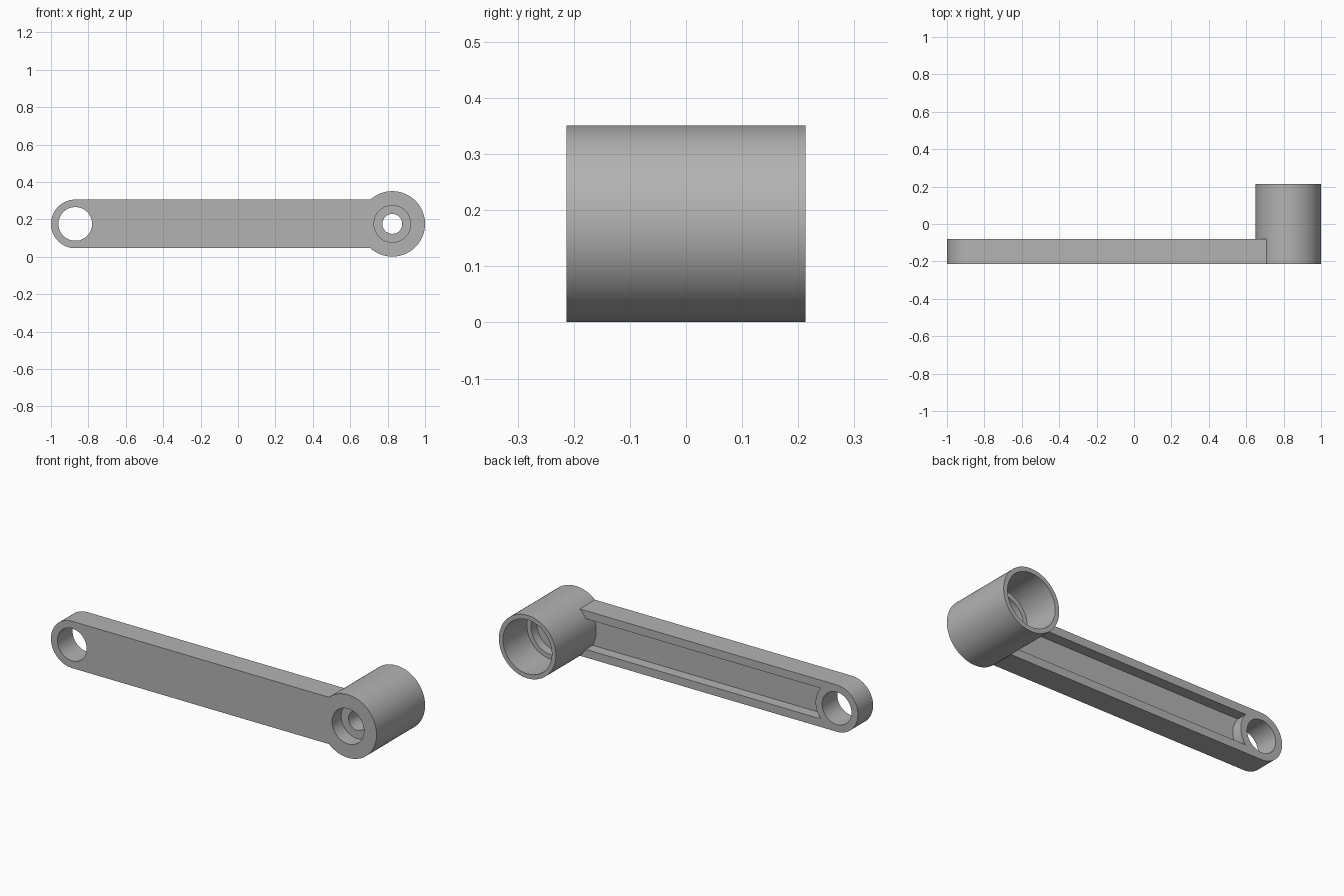
import bpy, bmesh
from math import pi, cos, sin, asin

cube = bpy.data.objects.get("Cube")
if cube:
    bpy.data.objects.remove(cube)

MID_Z = 0.176            # height of both pivot axes
FRONT, BACK = -0.213, 0.213
ARM_BACK = -0.08
EYE_X, EYE_R = -0.87, 0.13
HUB_X, HUB_R = 0.825, 0.175

grey = bpy.data.materials.new("plain grey")
grey.use_nodes = True
colour = (0.45, 0.45, 0.45, 1)
grey.diffuse_color = colour
grey.node_tree.nodes["Principled BSDF"].inputs["Base Color"].default_value = colour


def finish(name, bm):
    bmesh.ops.recalc_face_normals(bm, faces=bm.faces)
    mesh = bpy.data.meshes.new(name)
    bm.to_mesh(mesh)
    bm.free()
    mesh.materials.append(grey)
    obj = bpy.data.objects.new(name, mesh)
    bpy.context.collection.objects.link(obj)
    return obj


def arc(cx, r, a, b, steps=48):
    return [(cx + r * cos(a + (b - a) * i / steps),
             MID_Z + r * sin(a + (b - a) * i / steps)) for i in range(steps + 1)]


def prism(name, outline, y0, y1):
    """Extrude an x-z outline along y."""
    bm = bmesh.new()
    face = bm.faces.new([bm.verts.new((x, y0, z)) for x, z in outline])
    new = bmesh.ops.extrude_face_region(bm, geom=[face])["geom"]
    bmesh.ops.translate(bm, vec=(0, y1 - y0, 0),
                        verts=[v for v in new if isinstance(v, bmesh.types.BMVert)])
    return finish(name, bm)


def lathe(name, profile, cx, steps=96):
    """Spin a closed (radius, y) profile around the pivot axis at cx."""
    bm = bmesh.new()
    rings = [[bm.verts.new((cx + r * cos(2 * pi * i / steps), y,
                            MID_Z + r * sin(2 * pi * i / steps))) for r, y in profile]
             for i in range(steps)]
    n = len(profile)
    for i in range(steps):
        a, b = rings[i], rings[(i + 1) % steps]
        for j in range(n):
            k = (j + 1) % n
            bm.faces.new((a[j], a[k], b[k], b[j]))
    return finish(name, bm)


def combine(target, other, operation):
    mod = target.modifiers.new("bool", 'BOOLEAN')
    mod.operation, mod.object, mod.solver = operation, other, 'EXACT'
    bpy.context.view_layer.objects.active = target
    bpy.ops.object.modifier_apply(modifier=mod.name)
    bpy.data.objects.remove(other)


# Flat arm: round eye at one end, scooped end buried in the hub wall
r_in = 0.164
a = asin(EYE_R / r_in)
arm = prism("crank_arm", arc(EYE_X, EYE_R, pi / 2, 1.5 * pi)
            + arc(HUB_X, r_in, pi + a, pi - a), FRONT, ARM_BACK)

# Eye hole
combine(arm, prism("eye_cutter", arc(EYE_X, 0.09, 0, 2 * pi * 95 / 96, 95),
                   FRONT - 0.1, ARM_BACK + 0.1), 'DIFFERENCE')

# Channel in the back of the arm, scooped around the eye and the hub
half = 0.085
b, c = asin(half / EYE_R), asin(half / 0.17)
combine(arm, prism("channel_cutter", arc(EYE_X, EYE_R, -b, b)
                   + arc(HUB_X, 0.17, pi - c, pi + c), ARM_BACK - 0.06, ARM_BACK + 0.1),
        'DIFFERENCE')

# Hub: front counterbore, through hole, stepped bore from the back
hub = lathe("hub", [(HUB_R, FRONT), (HUB_R, BACK), (0.15, BACK), (0.15, BACK - 0.21),
                    (0.125, BACK - 0.21), (0.125, BACK - 0.26), (0.053, BACK - 0.26),
                    (0.053, FRONT + 0.08), (0.098, FRONT + 0.08), (0.098, FRONT)], HUB_X)
combine(arm, hub, 'UNION')

bpy.ops.object.select_all(action='DESELECT')
arm.select_set(True)
bpy.context.view_layer.objects.active = arm
bpy.ops.object.shade_smooth_by_angle(angle=pi / 6)
